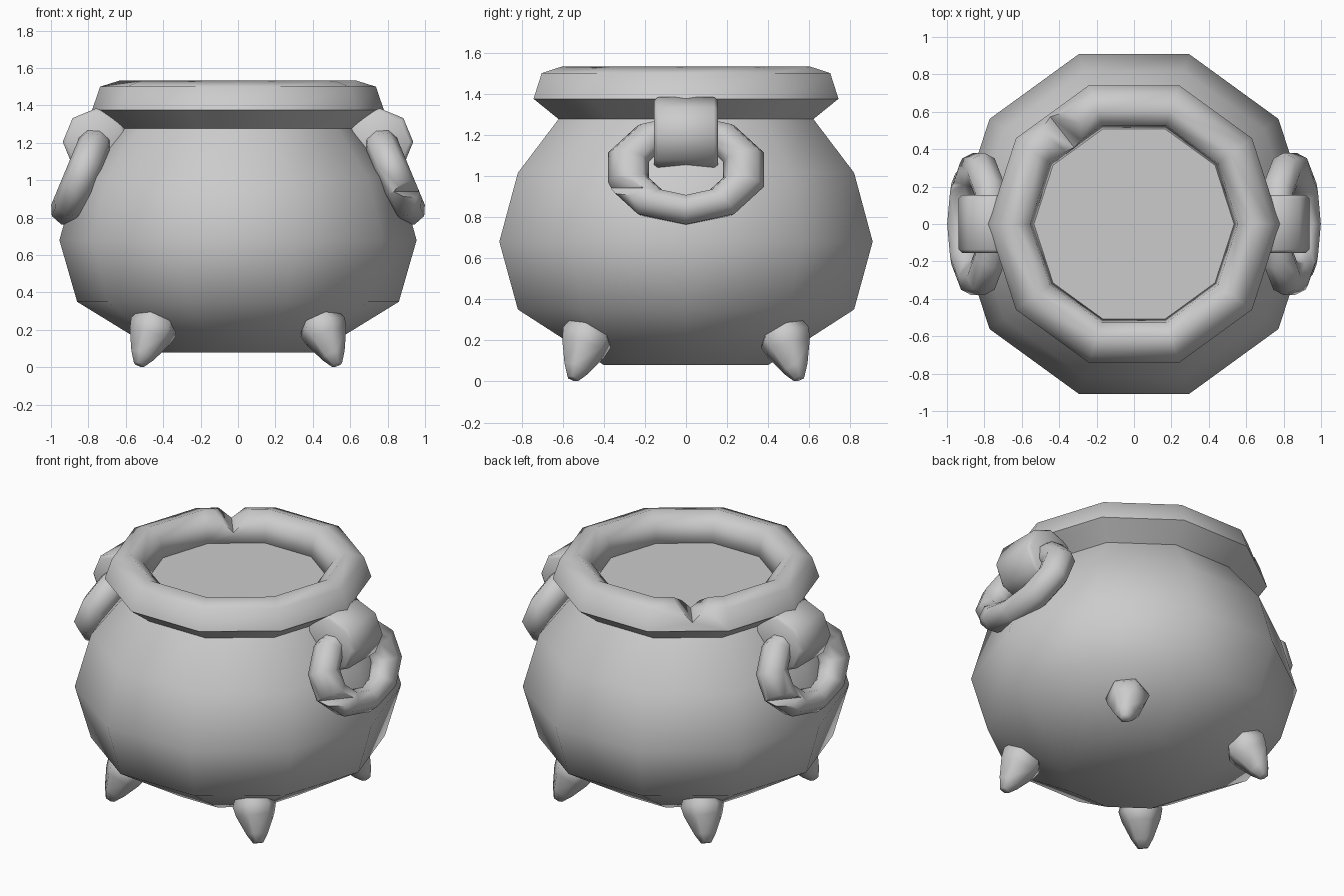
import bpy, bmesh
from math import sin, cos, pi, radians
from mathutils import Matrix, Vector

if "Cube" in bpy.data.objects:
    bpy.data.objects.remove(bpy.data.objects["Cube"])


def make_object(name, bm, matrix=Matrix()):
    bmesh.ops.recalc_face_normals(bm, faces=bm.faces)
    mesh = bpy.data.meshes.new(name)
    bm.to_mesh(mesh)
    bm.free()
    mesh.transform(matrix)
    obj = bpy.data.objects.new(name, mesh)
    bpy.context.collection.objects.link(obj)
    return obj


def lathe(name, profile, sides, matrix=Matrix(), loop=False, cap_first=False, cap_last=False):
    """Spin (radius, z) points around z."""
    bm = bmesh.new()
    rings = [[bm.verts.new((r * cos(2 * pi * i / sides), r * sin(2 * pi * i / sides), z))
              for i in range(sides)] for r, z in profile]
    pairs = list(zip(rings, rings[1:]))
    if loop:
        pairs.append((rings[-1], rings[0]))
    for a, b in pairs:
        for i in range(sides):
            j = (i + 1) % sides
            bm.faces.new((a[i], a[j], b[j], b[i]))
    if cap_first:
        bm.faces.new(rings[0])
    if cap_last:
        bm.faces.new(rings[-1])
    return make_object(name, bm, matrix)


def smooth(obj, angle=62):
    bpy.ops.object.select_all(action='DESELECT')
    obj.select_set(True)
    bpy.context.view_layer.objects.active = obj
    bpy.ops.object.shade_smooth_by_angle(angle=radians(angle))


def apply_modifiers(obj):
    bpy.ops.object.select_all(action='DESELECT')
    obj.select_set(True)
    bpy.context.view_layer.objects.active = obj
    for m in list(obj.modifiers):
        bpy.ops.object.modifier_apply(modifier=m.name)


def chip(obj, matrix, size):
    """Cut a notch with a wedge-shaped block."""
    bm = bmesh.new()
    bmesh.ops.create_cube(bm, size=1)
    cutter = make_object("chip_cutter", bm, matrix @ Matrix.Diagonal((*size, 1)))
    cutter.hide_render = True
    mod = obj.modifiers.new("chip", 'BOOLEAN')
    mod.operation = 'DIFFERENCE'
    mod.solver = 'EXACT'
    mod.object = cutter
    apply_modifiers(obj)
    bpy.data.objects.remove(cutter)


# Pot belly
body = lathe("pot_body", [(0.42, 0.08), (0.86, 0.35), (0.955, 0.68), (0.86, 1.015), (0.645, 1.285)],
             10, cap_first=True)
smooth(body)

# Thick rim with a V notch
rim = lathe("rim", [(0.65, 1.275), (0.78, 1.375), (0.738, 1.50), (0.635, 1.532),
                    (0.555, 1.475), (0.535, 1.36)], 10, loop=True)
chip(rim, Matrix.Rotation(radians(128), 4, 'Z') @ Matrix.Translation((0.67, 0, 1.54))
     @ Matrix.Rotation(radians(45), 4, 'X'), (0.4, 0.165, 0.165))
smooth(rim)

# Flat surface of the contents
lathe("contents", [(0.545, 1.36)], 10, cap_first=True)

# Four splayed feet
for sx in (-1, 1):
    for sy in (-1, 1):
        top = Vector((0.44 * sx, 0.47 * sy, 0.25))
        axis = Vector((0.535 * sx, 0.555 * sy, 0.0)) - top
        rot = axis.to_track_quat('Z', 'Y').to_matrix().to_4x4()
        foot = lathe("foot", [(0.10, -0.03), (0.13, 0.04), (0.115, 0.10), (0.065, 0.21), (0.03, 0.265)],
                     6, Matrix.Translation(top) @ rot, cap_first=True, cap_last=True)
        smooth(foot)

# Lug and hanging ring on each side
for turn in (0, pi):
    side = Matrix.Rotation(turn, 4, 'Z')

    lug = lathe("handle_lug", [(0.18, -0.155), (0.18, 0.155)], 8,
                side @ Matrix.Translation((0.757, 0, 1.205)) @ Matrix.Rotation(pi / 2, 4, 'X'),
                cap_first=True, cap_last=True)
    bevel = lug.modifiers.new("bevel", 'BEVEL')
    bevel.width = 0.018
    bevel.segments = 1
    bevel.limit_method = 'ANGLE'
    bevel.angle_limit = radians(60)
    apply_modifiers(lug)
    smooth(lug)

    section = [(0.295 + 0.105 * cos(k * pi / 4), 0.105 * sin(k * pi / 4)) for k in range(8)]
    ring = lathe("handle_ring", section, 10,
                 side @ Matrix.Translation((0.835, 0, 1.03)) @ Matrix.Rotation(radians(67.4), 4, 'Y')
                 @ Matrix.Diagonal((0.72, 1, 0.85, 1)), loop=True)
    chip(ring, side @ Matrix.Translation((0.95, -0.345, 0.94))
         @ Matrix.Rotation(radians(-40), 4, 'Z') @ Matrix.Rotation(radians(45), 4, 'Y'),
         (0.11, 0.3, 0.11))
    smooth(ring)
